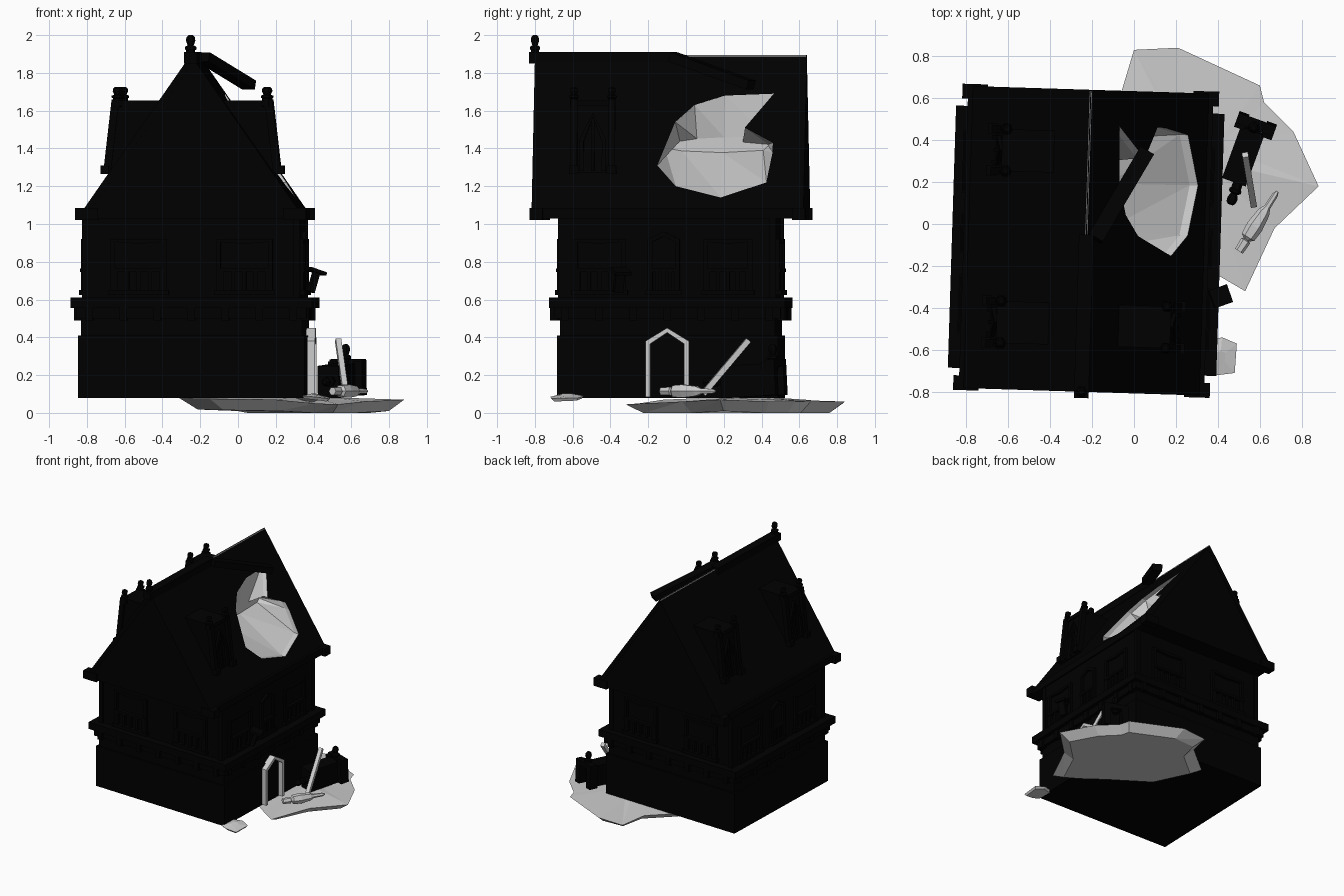
import bpy, bmesh, math
from mathutils import Matrix, Vector

if "Cube" in bpy.data.objects:
    bpy.data.objects.remove(bpy.data.objects["Cube"])

black = bpy.data.materials.new("dark")
black.diffuse_color = (0, 0, 0, 1)
black.use_nodes = True
black.node_tree.nodes["Principled BSDF"].inputs["Base Color"].default_value = black.diffuse_color
grey = bpy.data.materials.new("pale")
grey.diffuse_color = (0.8, 0.8, 0.8, 1)
grey.use_nodes = True
grey.node_tree.nodes["Principled BSDF"].inputs["Base Color"].default_value = grey.diffuse_color

# the house stands slightly turned
HOUSE = Matrix.Translation((-0.228, -0.08, 0)) @ Matrix.Rotation(math.radians(-1.8), 4, 'Z')
I = Matrix.Identity(4)


def move(x, y, z):
    return Matrix.Translation((x, y, z))


def finish(name, bm, mat, m):
    bmesh.ops.transform(bm, matrix=m, verts=bm.verts)
    bmesh.ops.recalc_face_normals(bm, faces=bm.faces)
    me = bpy.data.meshes.new(name)
    bm.to_mesh(me)
    bm.free()
    me.materials.append(mat)
    ob = bpy.data.objects.new(name, me)
    bpy.context.collection.objects.link(ob)
    return ob


def prism(name, pts, v0, v1, m=HOUSE, mat=black):
    """outline in x/z, extruded along y"""
    bm = bmesh.new()
    a = [bm.verts.new((u, v0, z)) for u, z in pts]
    b = [bm.verts.new((u, v1, z)) for u, z in pts]
    bm.faces.new(a)
    bm.faces.new(b[::-1])
    n = len(pts)
    for i in range(n):
        bm.faces.new((a[i], a[(i + 1) % n], b[(i + 1) % n], b[i]))
    return finish(name, bm, mat, m)


def box(name, x0, x1, y0, y1, z0, z1, m=HOUSE, mat=black):
    return prism(name, [(x0, z0), (x1, z0), (x1, z1), (x0, z1)], y0, y1, m, mat)


def bar(name, a, b, w, h, m=I, mat=black):
    a, b = Vector(a), Vector(b)
    q = (b - a).to_track_quat('Y', 'Z').to_matrix().to_4x4()
    return box(name, -w / 2, w / 2, 0, (b - a).length, -h / 2, h / 2, m @ Matrix.Translation(a) @ q, mat)


def loft(name, rings, mat, m=I):
    bm = bmesh.new()
    rings = [[bm.verts.new(p) for p in r] for r in rings]
    n = len(rings[0])
    for p, q in zip(rings, rings[1:]):
        for i in range(n):
            j = (i + 1) % n
            if mat is black or n == 6:
                bm.faces.new((p[i], p[j], q[j], q[i]))
            else:
                bm.faces.new((p[i], p[j], q[j]))
                bm.faces.new((p[i], q[j], q[i]))
    bm.faces.new(rings[0])
    bm.faces.new(rings[-1])
    return finish(name, bm, mat, m)


def lathe(name, prof, m, mat=black, n=6):
    return loft(name, [[(r * math.cos(2 * math.pi * i / n), r * math.sin(2 * math.pi * i / n), z)
                        for i in range(n)] for r, z in prof], mat, m)


def arch(name, u, w, h, peak, t, z, v0, v1, m, mat=black):
    """pointed frame, open at the bottom"""
    o, i = w / 2, w / 2 - t
    pts = [(-o, z), (-o, z + h), (0, z + h + peak), (o, z + h), (o, z),
           (i, z), (i, z + h - t * 0.6), (0, z + h + peak - t), (-i, z + h - t * 0.6), (-i, z)]
    return prism(name, pts, v0, v1, m @ move(u, 0, 0), mat)


def slab(name, pts, thick):
    """rubble sheet: rim points (x, y, z) over a shrunken base"""
    c = sum((Vector(p) for p in pts), Vector()) / len(pts)
    ring = lambda s, dz: [(c.x + (p[0] - c.x) * s, c.y + (p[1] - c.y) * s, max(0, p[2] + dz)) for p in pts]
    return loft(name, [ring(.85, -thick), ring(1, 0), ring(.3, .012)], grey)


# storeys and ledges
for name, hx, hy, z0, z1 in [("ground_floor", .60, .585, .08, .41), ("ground_floor_top", .585, .57, .4, .52),
                             ("lower_ledge", .61, .60, .50, .56), ("main_ledge", .64, .625, .555, .61),
                             ("upper_floor", .572, .567, .6, 1.07)]:
    box(name, -hx, hx, -hy, hy, z0, z1)

# windows, brackets and corner posts on all four sides
for k in range(4):
    m = HOUSE @ Matrix.Rotation(math.pi / 2 * k, 4, 'Z')
    for u, w, pk in ([(-.28, .3, 0), (.28, .3, 0)] if k % 2 == 0 else
                     [(-.36, .28, 0), (-.02, .17, .04), (.32, .26, 0)]):
        arch("window_frame", u, w, .29, pk, .025, .63, -.59, -.56, m)
        box("window_rail", u - w / 2, u + w / 2, -.595, -.56, .745, .765, m)
        box("window_sill", u - w / 2 - .01, u + w / 2 + .01, -.6, -.56, .625, .65, m)
        for j in range(5):
            x = u + (j - 2) * w / 5
            box("baluster", x - .01, x + .01, -.59, -.56, .64, .76, m)
    for j in range(7):
        x = -.54 + j * .18
        box("ledge_bracket", x - .02, x + .02, -.622, -.58, .49, .56, m)
    box("corner_post", -.58, -.545, -.575, -.54, .6, 1.05, m)

# roof with a deep crater torn into the right slope
K = .58 / .84
roof = prism("roof", [(-.58, 1.06), (.58, 1.06), (0, 1.895)], -.715, .715)
hole = [(-.15, 1.31), (-.06, 1.54), (.04, 1.63), (.2, 1.68), (.46, 1.69), (.31, 1.51), (.46, 1.43),
        (.46, 1.38), (.43, 1.22), (.19, 1.14), (-.05, 1.2)]
rim = lambda d: [((1.9 - z) * K + d, y + .09, z) for y, z in hole]
inner = [(.1, .15 + (y - .15) * .9 + .09, 1.42 + (z - 1.42) * .15) for y, z in hole]
cutter = loft("crater_cutter", [rim(.04), rim(-.04), inner], grey, HOUSE)
cutter.hide_render = True
mod = roof.modifiers.new("crater", 'BOOLEAN')
mod.object, mod.operation, mod.solver = cutter, 'DIFFERENCE', 'EXACT'
bpy.context.view_layer.objects.active = roof
bpy.ops.object.modifier_apply(modifier="crater")
bpy.data.objects.remove(cutter)
roof.data.materials.clear()
roof.data.materials.append(black)
roof.data.materials.append(grey)
inv = HOUSE.inverted()
for f in roof.data.polygons:
    c = inv @ f.center
    inside = c.z > 1.1 and abs(c.y) < .7 and abs(c.x) < (1.895 - c.z) * K - .01
    f.material_index = 1 if inside else 0

# eaves, gable boards, ridge and its broken end
for s in (-1, 1):
    box("eave_beam", *sorted((s * .545, s * .585)), -.715, .715, 1.03, 1.085)
    for t in (-1, 1):
        box("eave_end", *sorted((s * .49, s * .612)), *sorted((t * .66, t * .73)), 1.02, 1.085)
        prism("gable_board", [(s * .58, 1.06), (0, 1.895), (0, 1.84), (s * .54, 1.06)],
              *sorted((t * .70, t * .72)))
box("eave_base", -.58, .58, -.715, .715, 1.03, 1.07)
box("ridge_beam", -.035, .035, -.75, .03, 1.85, 1.91)
box("bare_ridge", -.006, .006, .03, .715, 1.88, 1.892, HOUSE, grey)
bar("broken_ridge", (-.185, -.07, 1.885), (.06, .345, 1.735), .075, .05)
FIN = [(.024, -.03), (.024, .03), (.03, .035), (.03, .048), (.016, .056), (.025, .08), (.022, .1), (.012, .11)]
lathe("ridge_finial", FIN, HOUSE @ move(0, -.72, 1.89))


def dormer(m):
    prism("dormer_body", [(.05, 1.655), (.40, 1.655), (.445, 1.27), (.05, 1.27)], -.1, .1, m)
    side = m @ Matrix.Rotation(math.pi / 2, 4, 'Z')
    tilt = side @ move(0, -.45, 1.28) @ Matrix.Rotation(-.12, 4, 'X')
    arch("dormer_window", 0, .14, .17, .14, .022, 0, -.012, .03, tilt)
    box("dormer_mullion", -.008, .008, -.006, .03, 0, .28, tilt)
    for s in (-1, 1):
        prism("dormer_post", [(.43, 1.27), (.47, 1.27), (.425, 1.66), (.385, 1.66)],
              s * .1 - .018, s * .1 + .018, m)
        box("dormer_foot", .44, .485, s * .1 - .025, s * .1 + .025, 1.265, 1.31, m)
        lathe("dormer_finial", [(r, z * .75) for r, z in FIN], m @ move(.395, s * .1, 1.643))
    box("dormer_lintel", .37, .415, -.12, .12, 1.625, 1.655, m)


dormer(HOUSE @ move(0, -.40, 0))
for y in (-.40, .42):
    dormer(HOUSE @ move(0, y, 0) @ Matrix.Rotation(math.pi, 4, 'Z'))

# hanging broken shutter
bar("shutter_board", (.37, -.36, .765), (.455, -.33, .735), .09, .018)
bar("shutter_stem", (.415, -.35, .745), (.385, -.36, .64), .05, .03)

# door frame
arch("door_frame", 0, .23, .295, .07, .025, .085, -.64, -.59,
     HOUSE @ Matrix.Rotation(math.pi / 2, 4, 'Z'), grey)

# rubble on the ground
slab("rubble_bed", [(.41, -.25, .05), (.53, -.32, .045), (.67, -.02, .06), (.88, .18, .07), (.76, .44, .06),
                    (.62, .58, .06), (.60, .66, .06), (.21, .84, .06), (0, .83, .05), (-.06, .63, .07),
                    (-.31, .42, .078), (-.15, .1, .075), (.2, -.12, .07)], .06)
slab("small_rubble", [(.34, -.70, .09), (.40, -.72, .085), (.48, -.71, .075), (.49, -.57, .08),
                      (.42, -.54, .09), (.34, -.56, .09)], .015)
bar("plank", (.57, .09, .1), (.53, .33, .385), .03, .03, I, grey)
d = Vector((.18, .28, .0)).to_track_quat('Z', 'Y').to_matrix().to_4x4()
lathe("fallen_baluster", [(.022, 0), (.025, .06), (.014, .065), (.035, .08), (.04, .14), (.03, .22), (.016, .25),
                          (.014, .32), (.006, .34)], move(.5, -.13, .115) @ d, grey)

# fallen dormer
fd = move(.52, .32, .085) @ Matrix.Rotation(math.radians(-20), 4, 'Z') @ Matrix.Rotation(math.radians(3), 4, 'X')
box("fallen_dormer", -.06, .06, -.12, .14, 0, .17, fd)
for x in (-.065, .075):
    box("fallen_post", x - .025, x + .025, .13, .2, 0, .18, fd)
box("fallen_lintel", -.09, .1, .15, .2, .15, .19, fd)
lathe("fallen_finial", FIN, fd @ move(0, .16, .16))
lathe("fallen_knob", FIN, fd @ move(.02, -.12, .09) @ Matrix.Rotation(math.pi / 2, 4, 'X'))
